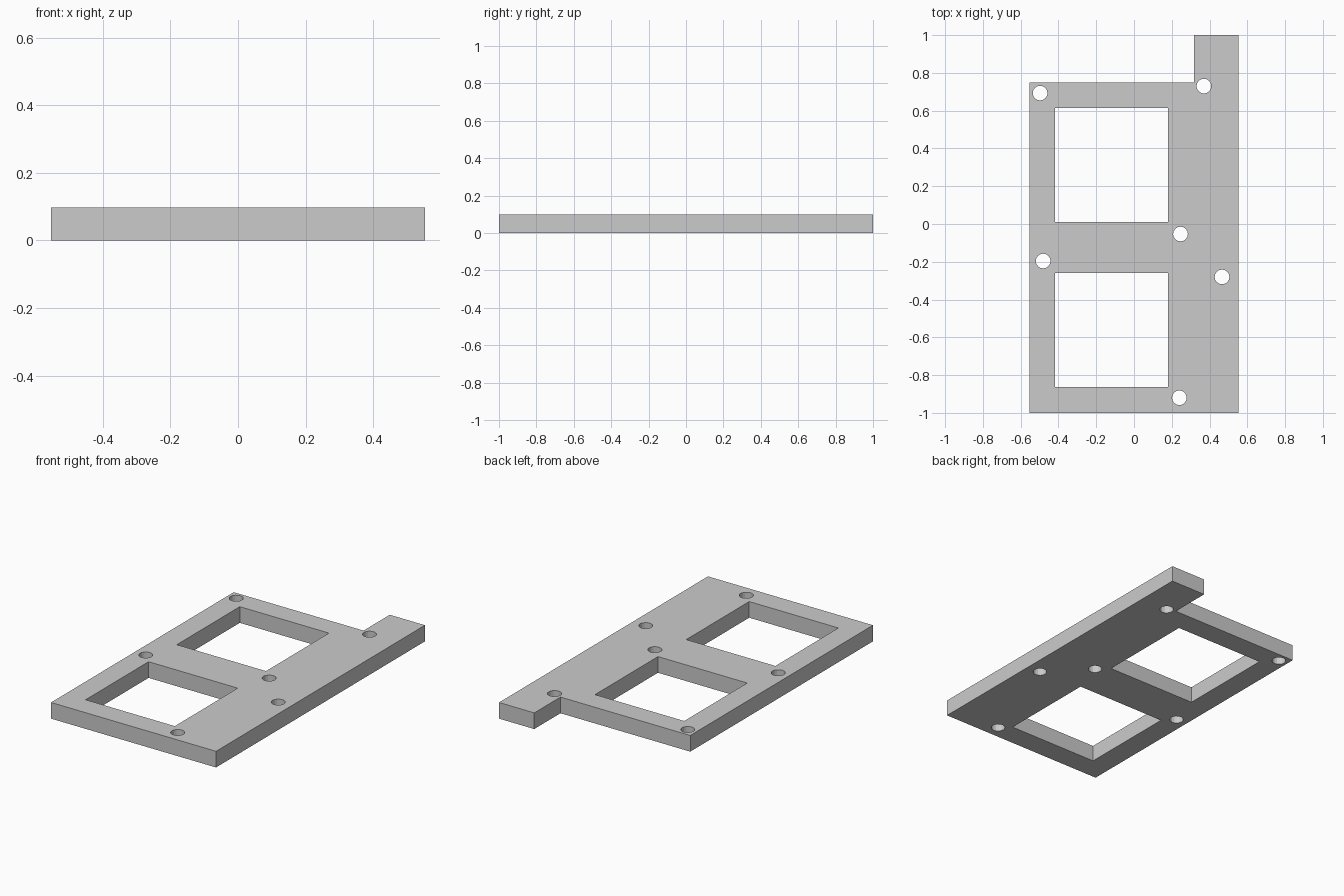
import bpy
import bmesh
from math import cos, sin, tau

THICK = 0.098
HOLE_RADIUS = 0.039
HOLE_SIDES = 16

cube = bpy.data.objects.get("Cube")
if cube:
    bpy.data.objects.remove(cube, do_unlink=True)

grey = bpy.data.materials.new("plain grey")
grey.use_nodes = True
colour = (0.6, 0.6, 0.6, 1)
grey.diffuse_color = colour
grey.node_tree.nodes["Principled BSDF"].inputs["Base Color"].default_value = colour


def prism(name, outline, z0, z1):
    """Extrude a counter-clockwise outline from z0 to z1."""
    bm = bmesh.new()
    face = bm.faces.new([bm.verts.new((x, y, z0)) for x, y in outline])
    top = bmesh.ops.extrude_face_region(bm, geom=[face])["geom"]
    verts = [v for v in top if isinstance(v, bmesh.types.BMVert)]
    bmesh.ops.translate(bm, verts=verts, vec=(0, 0, z1 - z0))
    bmesh.ops.recalc_face_normals(bm, faces=bm.faces)
    mesh = bpy.data.meshes.new(name)
    bm.to_mesh(mesh)
    bm.free()
    mesh.materials.append(grey)
    obj = bpy.data.objects.new(name, mesh)
    bpy.context.collection.objects.link(obj)
    return obj


def rectangle(x0, y0, x1, y1):
    return [(x0, y0), (x1, y0), (x1, y1), (x0, y1)]


def circle(x, y):
    angles = [tau * i / HOLE_SIDES for i in range(HOLE_SIDES)]
    return [(x + HOLE_RADIUS * cos(a), y + HOLE_RADIUS * sin(a)) for a in angles]


# Flat plate with a tab at the back left corner
plate = prism("mounting_plate", [
    (-0.553, -1), (0.553, -1), (0.553, 1),
    (0.317, 1), (0.317, 0.749), (-0.553, 0.749)], 0, THICK)

# Two square windows and six screw holes
openings = [rectangle(-0.418, y, 0.18, y + 0.603) for y in (-0.862, 0.011)]
openings += [circle(x, y) for x, y in (
    (-0.497, 0.693), (0.37, 0.73), (0.246, -0.053),
    (-0.481, -0.196), (0.466, -0.28), (0.24, -0.92))]

# Cut every opening through the plate
bpy.context.view_layer.objects.active = plate
for outline in openings:
    cutter = prism("opening_cutter", outline, -0.1, THICK + 0.1)
    cutter.hide_render = True
    cut = plate.modifiers.new("opening", "BOOLEAN")
    cut.operation = "DIFFERENCE"
    cut.solver = "EXACT"
    cut.object = cutter
    bpy.ops.object.modifier_apply(modifier=cut.name)
    bpy.data.objects.remove(cutter, do_unlink=True)
